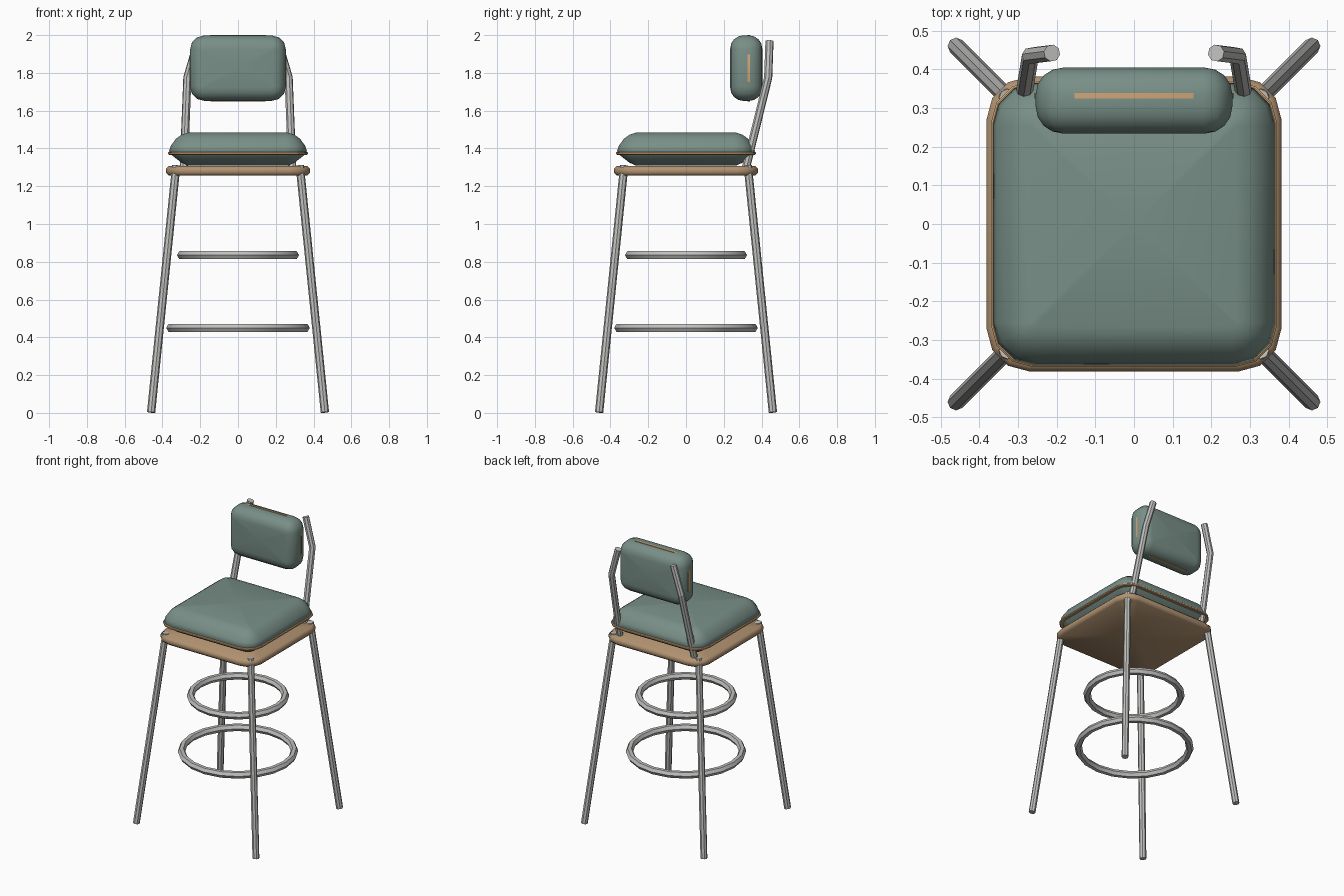
import bpy, bmesh
from math import sin, cos, pi, radians
from mathutils import Matrix

cube = bpy.data.objects.get("Cube")
if cube:
    bpy.data.objects.remove(cube, do_unlink=True)


def material(name, rgb, rough=0.6):
    m = bpy.data.materials.new(name)
    m.use_nodes = True
    m.diffuse_color = (*rgb, 1)
    bsdf = next(n for n in m.node_tree.nodes if n.type == 'BSDF_PRINCIPLED')
    bsdf.inputs["Base Color"].default_value = (*rgb, 1)
    bsdf.inputs["Roughness"].default_value = rough
    return m


FABRIC = material("sage fabric", (0.19, 0.275, 0.245))
WOOD = material("tan wood", (0.44, 0.29, 0.165))
PIPING = material("orange piping", (0.63, 0.38, 0.18))
METAL = material("grey metal", (0.53, 0.53, 0.52))


def add_mesh(name, bm, mat, smooth_angle):
    bmesh.ops.recalc_face_normals(bm, faces=bm.faces)
    mesh = bpy.data.meshes.new(name)
    bm.to_mesh(mesh)
    bm.free()
    mesh.materials.append(mat)
    ob = bpy.data.objects.new(name, mesh)
    bpy.context.collection.objects.link(ob)
    bpy.ops.object.select_all(action='DESELECT')
    ob.select_set(True)
    bpy.context.view_layer.objects.active = ob
    bpy.ops.object.shade_smooth_by_angle(angle=radians(smooth_angle))
    return ob


def rounded_rect(hx, hy, r, segs=3):
    """Outline of a rectangle with rounded corners."""
    pts = []
    for k, (sx, sy) in enumerate([(1, 1), (-1, 1), (-1, -1), (1, -1)]):
        for i in range(segs + 1):
            a = pi / 2 * (k + i / segs)
            pts.append((sx * (hx - r) + r * cos(a), sy * (hy - r) + r * sin(a)))
    return pts


def loft(name, hx, hy, r, layers, mat, smooth_angle=75, matrix=Matrix()):
    """Stack inset rounded rectangles; layers are (inset, height)."""
    bm = bmesh.new()
    rings = []
    for inset, z in layers:
        outline = rounded_rect(hx - inset, hy - inset, max(r - inset, 0.012))
        rings.append([bm.verts.new((x, y, z)) for x, y in outline])
    for low, high in zip(rings, rings[1:]):
        for i in range(len(low)):
            j = (i + 1) % len(low)
            bm.faces.new((low[i], low[j], high[j], high[i]))
    # caps fan out from a centre point
    for ring in (rings[0], rings[-1]):
        centre = bm.verts.new((0, 0, ring[0].co.z))
        for i in range(len(ring)):
            bm.faces.new((ring[i], ring[(i + 1) % len(ring)], centre))
    bm.transform(matrix)
    return add_mesh(name, bm, mat, smooth_angle)


def tube(name, points, radius, mat):
    """Eight-sided pipe along a path."""
    cu = bpy.data.curves.new(name, 'CURVE')
    cu.dimensions = '3D'
    cu.bevel_depth = radius
    cu.bevel_resolution = 2
    cu.use_fill_caps = True
    sp = cu.splines.new('POLY')
    sp.points.add(len(points) - 1)
    for p, co in zip(sp.points, points):
        p.co = (*co, 1)
    sp.use_smooth = False
    cu.materials.append(mat)
    ob = bpy.data.objects.new(name, cu)
    bpy.context.collection.objects.link(ob)
    bpy.ops.object.select_all(action='DESELECT')
    ob.select_set(True)
    bpy.context.view_layer.objects.active = ob
    bpy.ops.object.convert(target='MESH')


def ring(name, outer, z, minor=0.024, major_segs=20, minor_segs=6):
    """Round foot rail."""
    bm = bmesh.new()
    loops = []
    for i in range(major_segs):
        a = 2 * pi * i / major_segs
        loop = []
        for j in range(minor_segs):
            b = 2 * pi * j / minor_segs
            d = outer - minor + minor * cos(b)
            loop.append(bm.verts.new((d * cos(a), d * sin(a), z + minor * sin(b))))
        loops.append(loop)
    for i in range(major_segs):
        p, q = loops[i], loops[(i + 1) % major_segs]
        for j in range(minor_segs):
            k = (j + 1) % minor_segs
            bm.faces.new((p[j], q[j], q[k], p[k]))
    add_mesh(name, bm, METAL, 30)


# Splayed legs
for side, sx in (("left", 1), ("right", -1)):
    for end, sy in (("front", -1), ("back", 1)):
        tube(f"{end}_{side}_leg",
             [(sx * 0.46, sy * 0.46, 0.003), (sx * 0.327, sy * 0.327, 1.31)],
             0.022, METAL)
    # Bent rod carrying the backrest
    tube(f"{side}_back_rod",
         [(sx * 0.287, 0.318, 1.3), (sx * 0.268, 0.435, 1.775),
          (sx * 0.212, 0.442, 1.968)], 0.022, METAL)

# Foot rails
ring("upper_foot_ring", 0.323, 0.835)
ring("lower_foot_ring", 0.38, 0.45)

# Wooden seat plate with softened rim
loft("seat_plate", 0.381, 0.381, 0.11,
     [(0.014, 1.256), (0, 1.27), (0, 1.292), (0.014, 1.306)], WOOD, 50)

# Seat cushion and its piping
loft("seat_cushion", 0.365, 0.365, 0.11,
     [(0.1, 1.309), (0.065, 1.325), (0.02, 1.36), (0, 1.385), (0.01, 1.415),
      (0.037, 1.452), (0.065, 1.472), (0.1, 1.484)], FABRIC)
loft("seat_piping", 0.37, 0.37, 0.11,
     [(0.005, 1.366), (0, 1.37), (0, 1.378), (0.005, 1.382)], PIPING, 30)

# Backrest pad, lofted front to back
upright = Matrix.Translation((0, 0.319, 1.825)) @ Matrix.Rotation(pi / 2, 4, 'X')
curve = [(0.07 * (1 - cos(a)), 0.017 + 0.068 * sin(a))
         for a in (radians(d) for d in (0, 22, 45, 67, 90))]
pad = [(i, -z) for i, z in reversed(curve)] + curve
loft("backrest_pad", 0.254, 0.173, 0.075, pad, FABRIC, matrix=upright)

# Piping that shows only on the flat edges of the pad
loft("backrest_piping", 0.257, 0.176, 0.115,
     [(0, -0.02), (0, -0.006)], PIPING, 30, upright)
